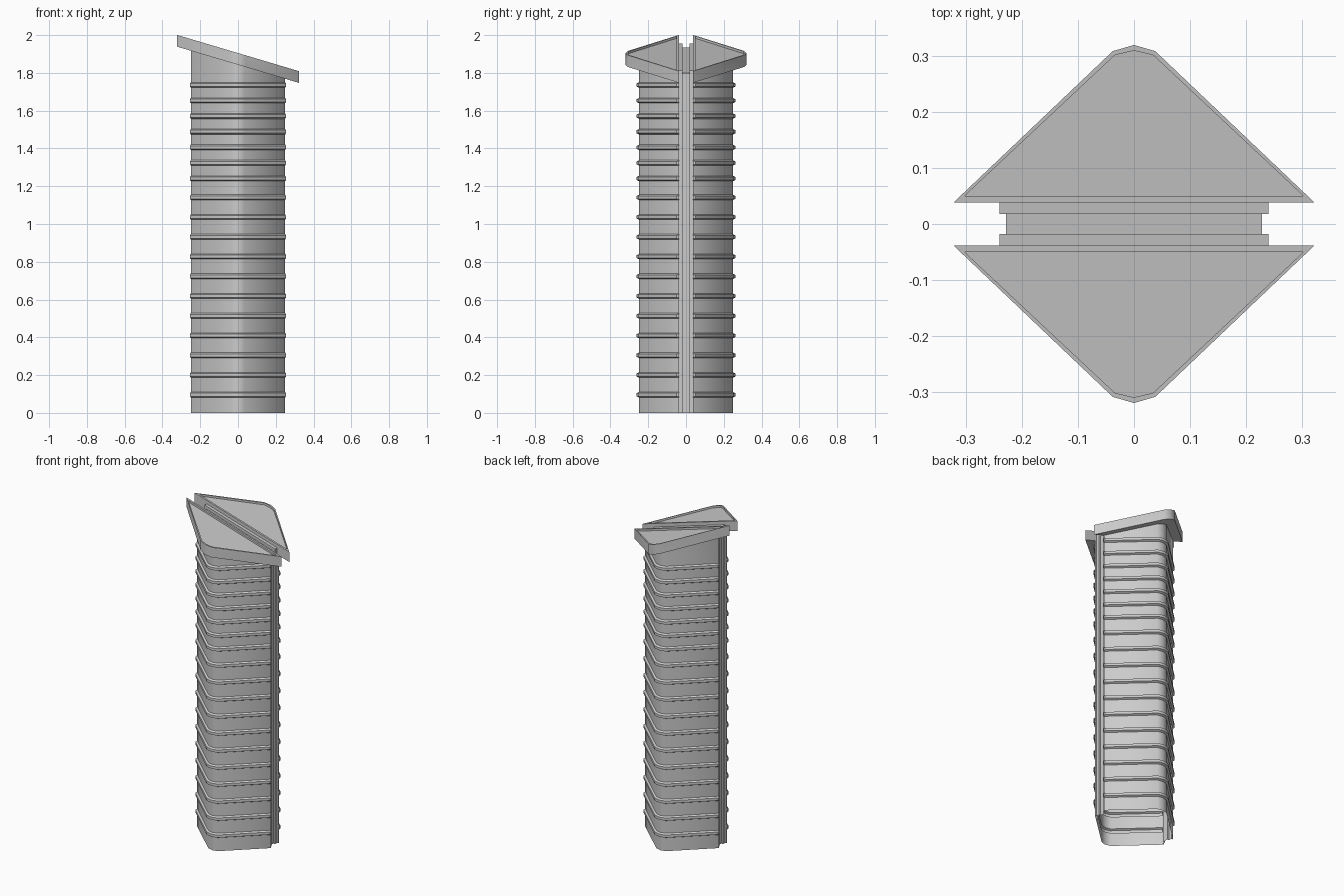
import bpy, bmesh

if "Cube" in bpy.data.objects:
    bpy.data.objects.remove(bpy.data.objects["Cube"])

SLOPE = 0.297  # roof falls toward +x


def slanted(base):
    return lambda x: base - SLOPE * x


def loft(name, sections, closed=False, caps=False, mirror=False):
    """Skin a row of equal-length point loops."""
    bm = bmesh.new()
    rows = [[bm.verts.new(p) for p in s] for s in sections]
    n = len(rows[0])
    for a, b in zip(rows, rows[1:]):
        for i in range(n if closed else n - 1):
            j = (i + 1) % n
            bm.faces.new((a[i], a[j], b[j], b[i]))
    if caps:
        bm.faces.new(rows[0])
        bm.faces.new(rows[-1])
    bmesh.ops.recalc_face_normals(bm, faces=bm.faces)
    me = bpy.data.meshes.new(name)
    bm.to_mesh(me)
    bm.free()
    ob = bpy.data.objects.new(name, me)
    bpy.context.collection.objects.link(ob)
    if mirror:
        m = ob.modifiers.new("Mirror", 'MIRROR')
        m.use_axis = (False, True, False)
        m.use_mirror_merge = False
    bpy.context.view_layer.objects.active = ob
    ob.select_set(True)
    bpy.ops.object.shade_smooth_by_angle(angle=0.6)
    ob.select_set(False)
    return ob


def outline(half):
    """Full outline from its +x half, ending on the apex at x = 0."""
    return half + [(-x, y) for x, y in half[-2::-1]]


def at(poly, z):
    return [(x, y, z(x) if callable(z) else z) for x, y in poly]


# Facade shells: triangular walls with floor bands, open below
wall = outline([(0.25, 0.038), (0.2495, 0.04), (0.033, 0.241), (0, 0.249)])
band = outline([(0.254, 0.038), (0.254, 0.05), (0.036, 0.253), (0, 0.261)])
bands = [0.085 + 0.1045 * i for i in range(11)] + [1.23 + 0.0825 * i for i in range(7)]
sections = [at(wall, 0)]
for z in bands:
    sections += [at(wall, z - 0.003), at(band, z + 0.003),
                 at(band, z + 0.019), at(wall, z + 0.025)]
sections.append(at(wall, slanted(1.85)))
loft("facade", sections, mirror=True)

# Roof slabs: slanted triangular plates with a raised rim
roof = outline([(0.322, 0.038), (0.038, 0.308), (0, 0.319)])
inner = outline([(0.302, 0.05), (0.034, 0.301), (0, 0.309)])
loft("roof_slab", [at(roof, slanted(1.843)), at(roof, slanted(1.905)),
                   at(inner, slanted(1.905)), at(inner, slanted(1.893))],
     closed=True, caps=True, mirror=True)

# Stepped channel running down both ends and over the top
def arch(y, half, top):
    z = slanted(top)
    return [(-half, y, 0), (-half, y, z(-half)), (half, y, z(half)), (half, y, 0)]


outer, mid, deep = (0.25, 1.895), (0.24, 1.884), (0.228, 1.866)
steps = [(-0.038, outer), (-0.038, mid), (-0.018, mid), (-0.018, deep)]
steps += [(-y, s) for y, s in reversed(steps)]
core = loft("stepped_core", [arch(y, *s) for y, s in steps])
# open shell: make sure the top of the channel faces up
top = max(core.data.polygons, key=lambda p: abs(p.normal.z) * p.area)
if top.normal.z < 0:
    core.data.flip_normals()
